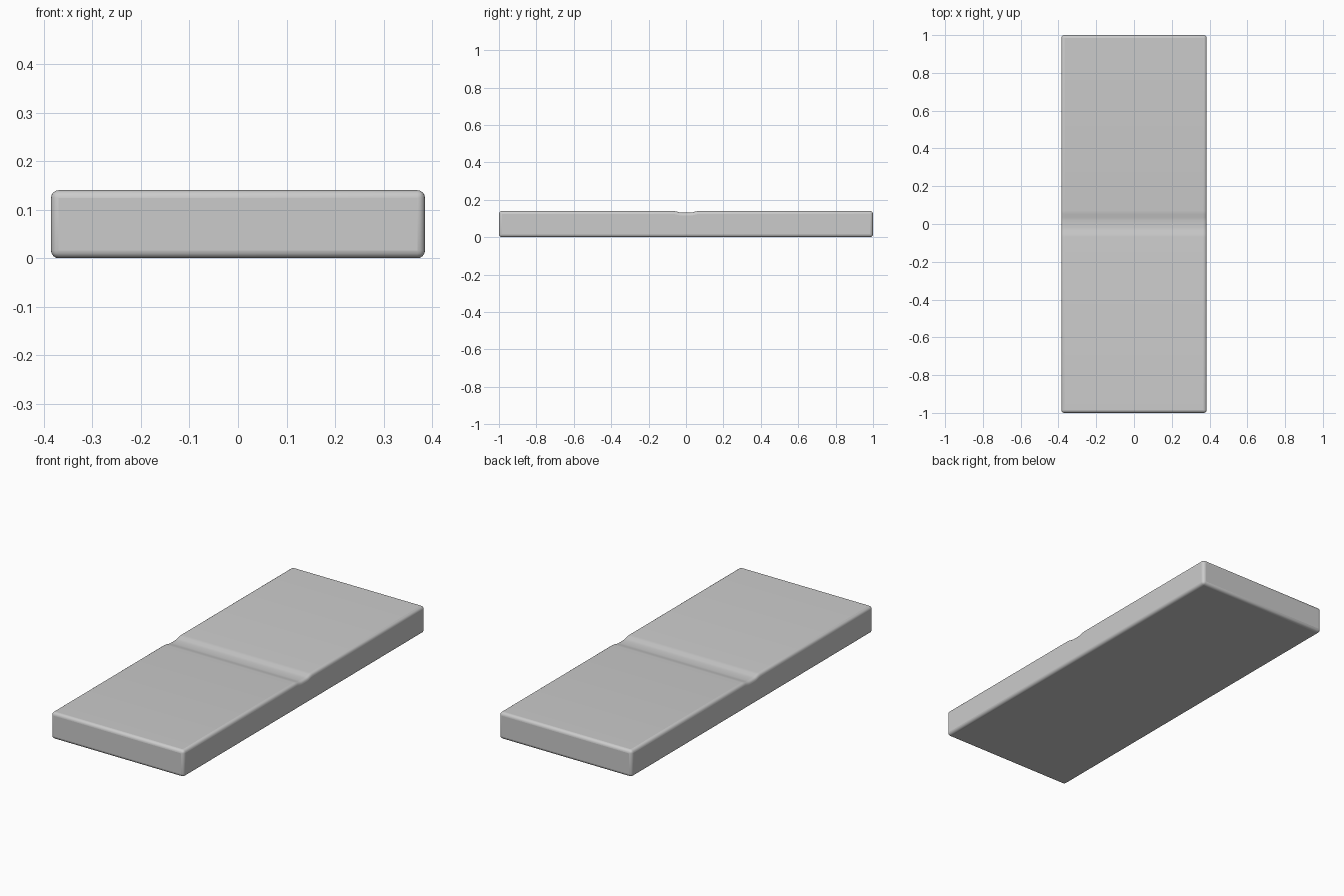
import bpy, bmesh

if "Cube" in bpy.data.objects:
    bpy.data.objects.remove(bpy.data.objects["Cube"])

HALF_W, HALF_L, TOP = 0.385, 1.0, 0.14

# Side profile (y, z): flat slab with a shallow groove across the middle
groove = [(0.07, TOP), (0.052, 0.138), (0.035, 0.133), (0.018, 0.131),
          (-0.018, 0.131), (-0.035, 0.133), (-0.052, 0.138), (-0.07, TOP)]
profile = [(-HALF_L, 0), (HALF_L, 0), (HALF_L, TOP)] + groove + [(-HALF_L, TOP)]

# Slab: extrude the profile across the width
bm = bmesh.new()
face = bm.faces.new([bm.verts.new((-HALF_W, y, z)) for y, z in profile])
ext = bmesh.ops.extrude_face_region(bm, geom=[face])
for v in ext["geom"]:
    if isinstance(v, bmesh.types.BMVert):
        v.co.x = HALF_W
bmesh.ops.recalc_face_normals(bm, faces=bm.faces)
mesh = bpy.data.meshes.new("grooved_slab")
bm.to_mesh(mesh)
bm.free()
slab = bpy.data.objects.new("grooved_slab", mesh)
bpy.context.collection.objects.link(slab)

# Rounded outer edges
bevel = slab.modifiers.new("rounded_edges", "BEVEL")
bevel.width = 0.016
bevel.segments = 4
bevel.limit_method = 'ANGLE'
bevel.angle_limit = 0.8
bevel.use_clamp_overlap = False

# Smooth shading
bpy.context.view_layer.objects.active = slab
slab.select_set(True)
bpy.ops.object.shade_smooth_by_angle(angle=0.7)
